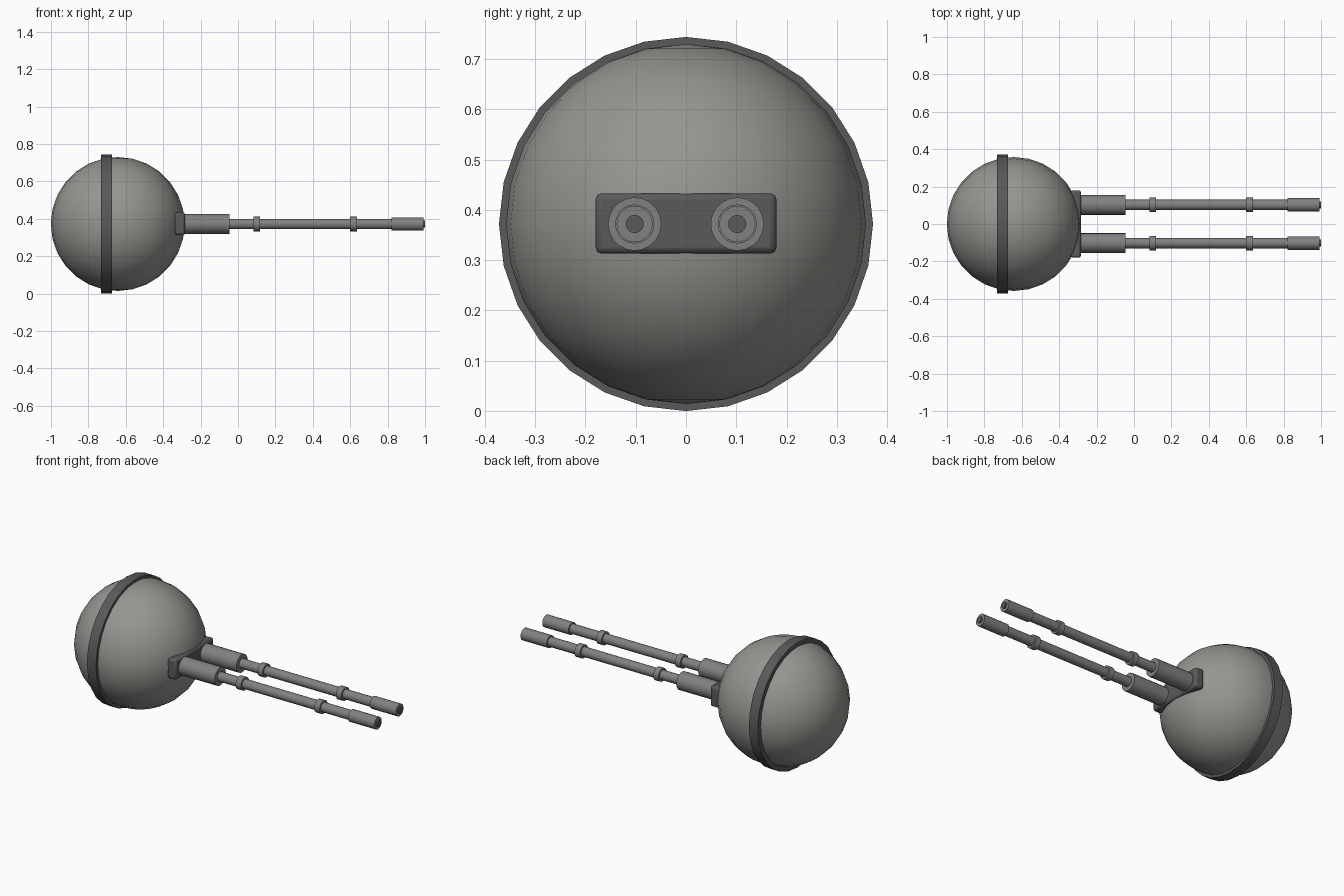
import bpy
from math import pi, radians

if "Cube" in bpy.data.objects:
    bpy.data.objects.remove(bpy.data.objects["Cube"])

CZ = 0.372        # height of the barrel and ball axis
BALL_X = -0.643
BARREL_Y = 0.102


def material(name, c):
    m = bpy.data.materials.new(name)
    m.diffuse_color = (c[0], c[1], c[2], 1)
    m.use_nodes = True
    m.node_tree.nodes["Principled BSDF"].inputs["Base Color"].default_value = m.diffuse_color
    return m


mid = material("mid_grey", (0.31, 0.30, 0.28))
steel = material("steel_grey", (0.22, 0.22, 0.22))
dark = material("dark_grey", (0.10, 0.10, 0.105))


def finish(name, mat):
    ob = bpy.context.object
    ob.name = name
    ob.data.materials.append(mat)
    bpy.ops.object.shade_smooth_by_angle(angle=radians(35))
    return ob


def rod(name, x0, x1, r, y, mat, sides=20):
    """Cylinder lying along x."""
    bpy.ops.mesh.primitive_cylinder_add(vertices=sides, radius=r, depth=x1 - x0,
                                        location=((x0 + x1) / 2, y, CZ),
                                        rotation=(0, pi / 2, 0))
    bpy.ops.object.transform_apply(location=False, rotation=True, scale=True)
    return finish(name, mat)


# ball housing
bpy.ops.mesh.primitive_uv_sphere_add(segments=28, ring_count=14, radius=0.358,
                                     location=(BALL_X, 0, CZ))
finish("ball_housing", mid)

# band around the ball
rod("ball_band", -0.733, -0.674, 0.372, 0, dark, 28)

# bevelled mounting block for the barrels
bpy.ops.mesh.primitive_cube_add(size=1, location=(-0.311, 0, CZ + 0.001))
bpy.context.object.scale = (0.056, 0.36, 0.12)
bpy.ops.object.transform_apply(location=False, rotation=False, scale=True)
block = finish("barrel_mount", dark)
bev = block.modifiers.new("bevel", 'BEVEL')
bev.width = 0.012
bev.segments = 2

# twin barrels
for side, y in (("left", -BARREL_Y), ("right", BARREL_Y)):
    rod(side + "_sleeve", -0.32, -0.045, 0.053, y, steel)
    rod(side + "_barrel", -0.06, 0.84, 0.028, y, steel)
    rod(side + "_rear_collar", 0.083, 0.117, 0.039, y, steel)
    rod(side + "_front_collar", 0.600, 0.635, 0.039, y, steel)
    rod(side + "_muzzle", 0.82, 0.992, 0.036, y, steel)
    rod(side + "_bore", 0.96, 1.0, 0.018, y, dark)
